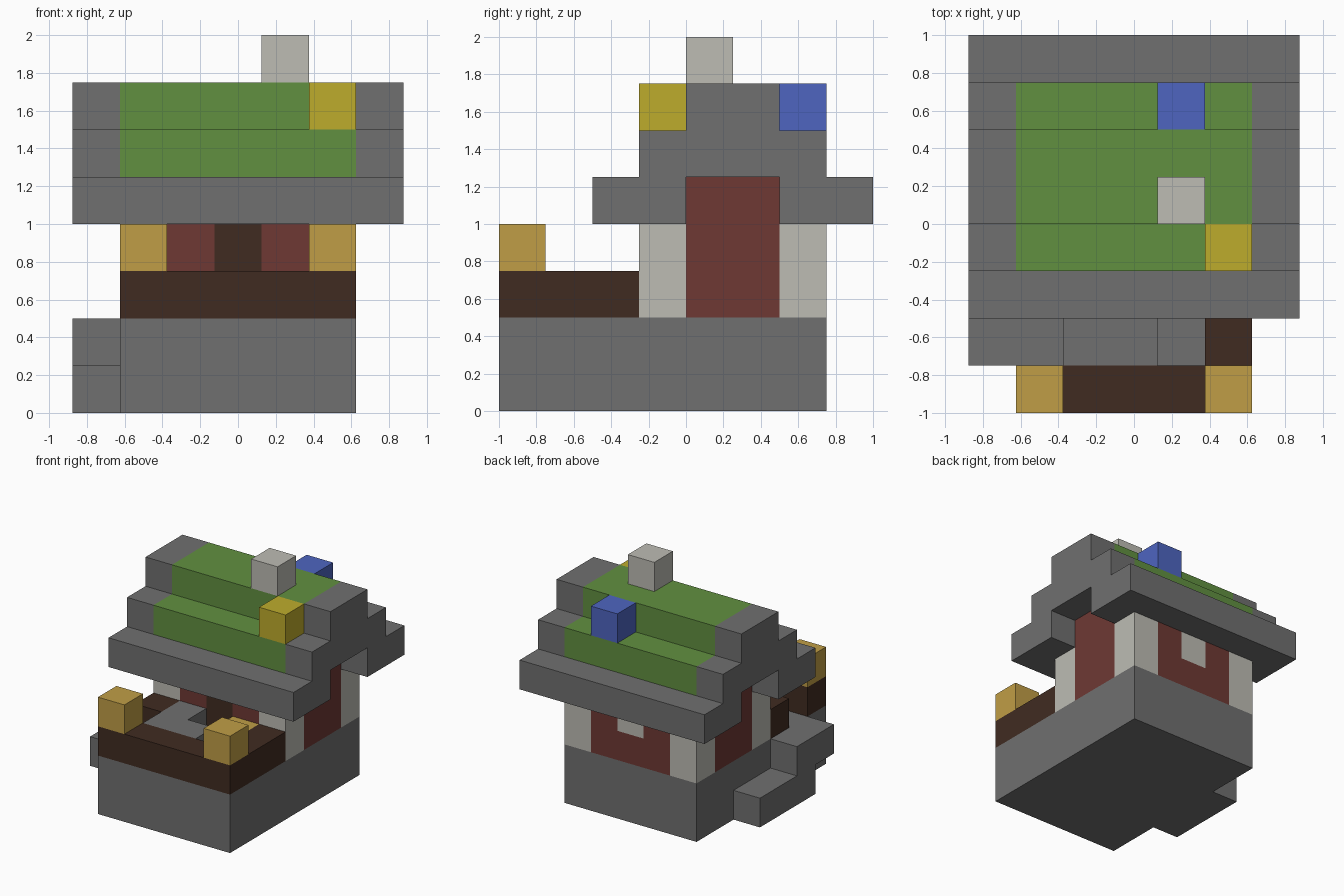
import bpy
import bmesh

U = 0.25  # edge length of one block

cube = bpy.data.objects.get("Cube")
if cube:
    bpy.data.objects.remove(cube, do_unlink=True)


def linear(c):
    c /= 255
    return c / 12.92 if c <= 0.04045 else ((c + 0.055) / 1.055) ** 2.4


def material(name, r, g, b):
    mat = bpy.data.materials.new(name)
    mat.use_nodes = True
    color = (linear(r), linear(g), linear(b), 1)
    mat.diffuse_color = color
    bsdf = next(n for n in mat.node_tree.nodes if n.type == 'BSDF_PRINCIPLED')
    bsdf.inputs["Base Color"].default_value = color
    bsdf.inputs["Roughness"].default_value = 0.9
    return mat


STONE = material("stone_gray", 112, 112, 112)
WOOD = material("dark_wood", 64, 43, 33)
BRICK = material("brick_red", 110, 57, 52)
PLASTER = material("pale_plaster", 189, 188, 180)
GOLD = material("straw_gold", 192, 158, 70)
GREEN = material("roof_green", 97, 144, 64)
YELLOW = material("bright_yellow", 190, 172, 44)
BLUE = material("bright_blue", 78, 101, 192)


def extrude(name, profile, x0, x1, mat):
    """Extrude a (y, z) profile, in block units, from x0 to x1."""
    bm = bmesh.new()
    face = bm.faces.new([bm.verts.new((x0 * U, y * U, z * U)) for y, z in profile])
    side = bmesh.ops.extrude_face_region(bm, geom=[face])["geom"]
    verts = [v for v in side if isinstance(v, bmesh.types.BMVert)]
    bmesh.ops.translate(bm, verts=verts, vec=((x1 - x0) * U, 0, 0))
    bmesh.ops.recalc_face_normals(bm, faces=bm.faces)
    mesh = bpy.data.meshes.new(name)
    bm.to_mesh(mesh)
    bm.free()
    mesh.materials.append(mat)
    obj = bpy.data.objects.new(name, mesh)
    bpy.context.scene.collection.objects.link(obj)
    return obj


def box(name, mat, x, y, z):
    """Box from (low, high) ranges in block units."""
    return extrude(name, [(y[0], z[0]), (y[1], z[0]), (y[1], z[1]), (y[0], z[1])],
                   x[0], x[1], mat)


def pair(name, mat, x, y, z):
    """Box and its mirror image across x = 0."""
    box("left_" + name, mat, x, y, z)
    box("right_" + name, mat, (-x[1], -x[0]), y, z)


# Foundation and side steps
box("foundation", STONE, (-2.5, 2.5), (-4, 3), (0, 2))
box("lower_step", STONE, (-3.5, -2.5), (-2, 1), (0, 1))
box("upper_step", STONE, (-3.5, -2.5), (-3, -1), (1, 2))

# Porch with planters, paving and posts
box("porch_front_wall", WOOD, (-2.5, 2.5), (-4, -3), (2, 3))
box("porch_left_wall", WOOD, (1.5, 2.5), (-3, -1), (2, 3))
box("porch_right_wall", WOOD, (-2.5, -1.5), (-2, -1), (2, 3))
box("paving_long", STONE, (-1.5, -0.5), (-3, -1), (2, 3))
box("paving_short", STONE, (-0.5, 0.5), (-3, -2), (2, 3))
box("straw_block", GOLD, (0.5, 1.5), (-2, -1), (2, 3))
pair("porch_post", GOLD, (1.5, 2.5), (-4, -3), (3, 4))

# House walls
for name, y in (("front", (-1, 0)), ("back", (2, 3))):
    pair(name + "_corner_pillar", PLASTER, (1.5, 2.5), y, (2, 4))
    pair(name + "_wall", BRICK, (0.5, 1.5), y, (2, 4))
box("door", WOOD, (-0.5, 0.5), (-1, 0), (2, 4))
box("window_sill_wall", BRICK, (-0.5, 0.5), (2, 3), (2, 3))
box("back_window", PLASTER, (-0.5, 0.5), (2, 3), (3, 4))
pair("gable_wall", BRICK, (1.5, 2.5), (0, 2), (2, 5))

# Stepped roof: green covering between stone gable ends
cover = [(-1, 5), (-1, 6), (0, 6), (0, 7), (2, 7), (2, 6), (3, 6), (3, 5)]
gable = [(-2, 4), (-2, 5)] + cover + [(4, 5), (4, 4), (2, 4), (2, 5), (0, 5), (0, 4)]
extrude("roof_cover", cover, -2.5, 2.5, GREEN)
extrude("left_gable_end", gable, 2.5, 3.5, STONE)
extrude("right_gable_end", gable, -3.5, -2.5, STONE)
box("front_eave", STONE, (-2.5, 2.5), (-2, 0), (4, 5))
box("back_eave", STONE, (-2.5, 2.5), (2, 4), (4, 5))

# Blocks on the roof
box("chimney", PLASTER, (0.5, 1.5), (0, 1), (7, 8))
box("yellow_roof_block", YELLOW, (1.5, 2.5), (-1, 0), (6, 7))
box("blue_roof_block", BLUE, (0.5, 1.5), (2, 3), (6, 7))
